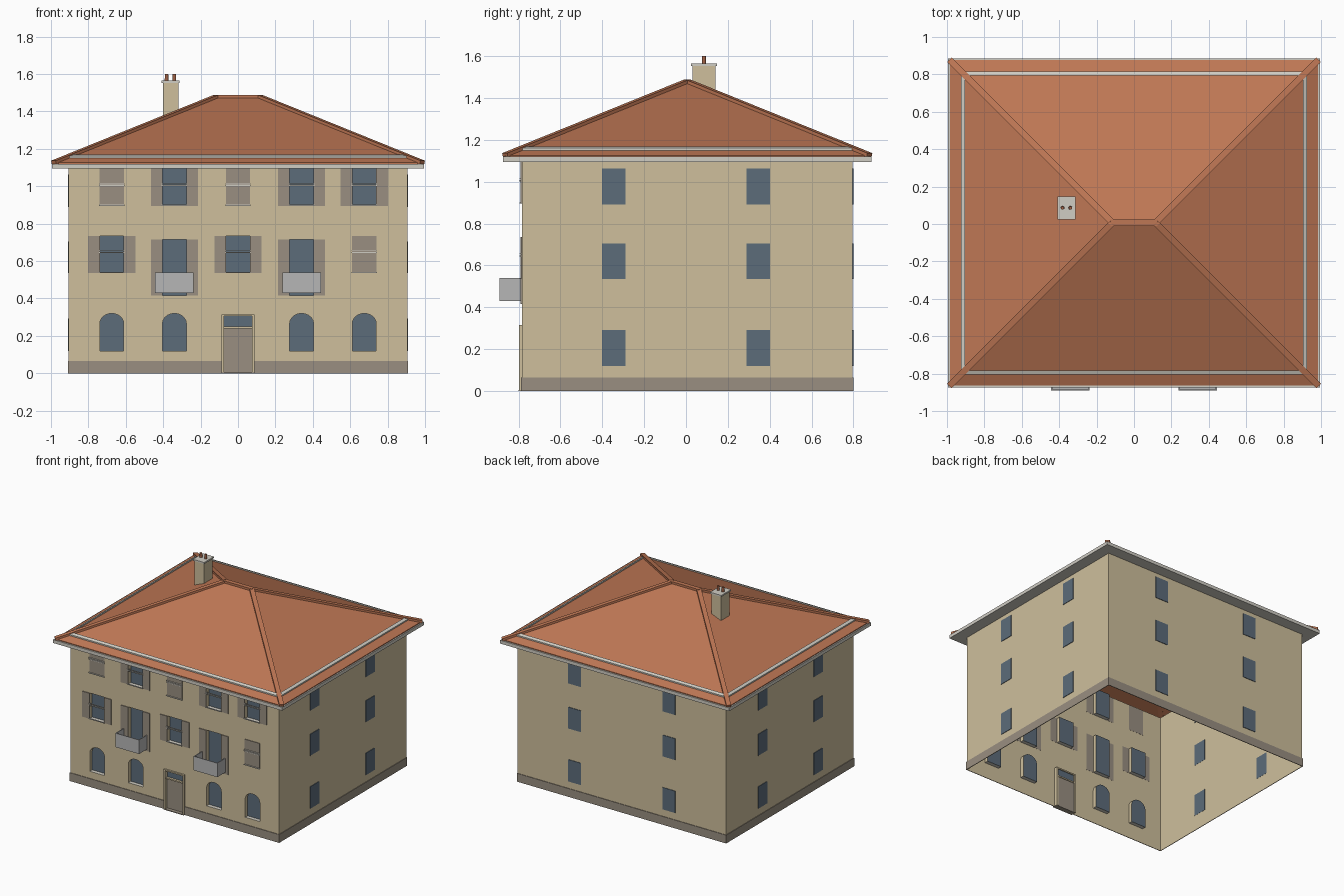
import bpy, bmesh, math
from mathutils import Vector, Matrix

cube = bpy.data.objects.get("Cube")
if cube:
    bpy.data.objects.remove(cube, do_unlink=True)


def material(name, *rgb):
    m = bpy.data.materials.new(name)
    m.use_nodes = True
    m.diffuse_color = (*rgb, 1)
    m.node_tree.nodes["Principled BSDF"].inputs["Base Color"].default_value = (*rgb, 1)
    return m


PLASTER = material("cream_plaster", .62, .52, .335)
TILE = material("terracotta_tile", .52, .185, .09)
POT = material("dark_clay", .35, .12, .06)
TAUPE = material("taupe_wood_and_stone", .32, .275, .22)
GLASS = material("blue_grey_glass", .107, .15, .195)
GREY = material("balcony_grey", .47, .47, .47)
PALE = material("pale_stone", .63, .61, .55)

CY = .006                  # depth centre of the house
W, D = .905, .79           # half width and half depth of the walls
F, B = CY - D, CY + D      # front and back wall planes
TOP = 1.1


def finish(name, bm, *mats):
    me = bpy.data.meshes.new(name)
    bm.to_mesh(me)
    bm.free()
    for m in mats:
        me.materials.append(m)
    ob = bpy.data.objects.new(name, me)
    bpy.context.collection.objects.link(ob)
    return ob


def box(name, x0, x1, y0, y1, z0, z1, mat):
    bm = bmesh.new()
    size = Matrix.Diagonal((x1 - x0, y1 - y0, z1 - z0, 1))
    centre = Matrix.Translation(((x0 + x1) / 2, (y0 + y1) / 2, (z0 + z1) / 2))
    bmesh.ops.create_cube(bm, size=1, matrix=centre @ size)
    return finish(name, bm, mat)


def loft(name, rects, mat):
    """Skin a stack of rectangles given as half width, half depth, height."""
    bm = bmesh.new()
    loops = [[bm.verts.new((sx * w, CY + sy * d, z))
              for sx, sy in ((-1, -1), (1, -1), (1, 1), (-1, 1))] for w, d, z in rects]
    for a, b in zip(loops, loops[1:]):
        for i in range(4):
            j = (i + 1) % 4
            bm.faces.new((a[i], a[j], b[j], b[i]))
    bmesh.ops.remove_doubles(bm, verts=bm.verts, dist=.0001)
    return finish(name, bm, mat)


def beam(name, p, q, width, height, mat):
    p, q = Vector(p), Vector(q)
    x = (q - p).normalized()
    y = Vector((0, 0, 1)).cross(x).normalized()
    rot = Matrix((x, y, x.cross(y))).transposed().to_4x4()
    bm = bmesh.new()
    bmesh.ops.create_cube(bm, size=1, matrix=Matrix.Translation((p + q) / 2) @ rot
                          @ Matrix.Diagonal(((q - p).length, width, height, 1)))
    return finish(name, bm, mat)


def opening(x, z0, z1, half=.064, rise=0):
    """Outline of a window; the first edge is the sill."""
    pts = [(x - half, z0), (x + half, z0)]
    if not rise:
        return pts + [(x + half, z1), (x - half, z1)]
    arc = [math.pi * i / 10 for i in range(11)]
    return pts + [(x + half * math.cos(a), z1 - rise + rise * math.sin(a)) for a in arc]


def recess(name, outline, depth=.03):
    """Reveal, sill and pane set back into the front wall."""
    bm = bmesh.new()
    a = [bm.verts.new((x, F, z)) for x, z in outline]
    b = [bm.verts.new((x, F + depth, z)) for x, z in outline]
    for i in range(len(a)):
        j = (i + 1) % len(a)
        bm.faces.new((a[i], a[j], b[j], b[i])).material_index = 0 if i else 2
    bm.faces.new(b).material_index = 1
    finish(name, bm, PLASTER, GLASS, PALE)


# Front windows: column positions and the kind of window on each floor
COLS = (-.675, -.34, 0, .34, .675)
UPPER = ((.535, ("open", "balcony", "open", "balcony", "closed")),
         (.895, ("closed", "open", "closed", "open", "open")))
holes = []
for x in COLS:
    if x:
        holes.append(opening(x, .12, .32, rise=.055))
for z, kinds in UPPER:
    for x, kind in zip(COLS, kinds):
        z0, z1 = (.415, .715) if kind == "balcony" else (z, z + .2)
        z1 = min(z1, TOP - .005)
        if kind == "closed":
            box("closed_shutters", x - .065, x + .065, F - .005, F + .001, z0, z1, TAUPE)
        else:
            holes.append(opening(x, z0, z1))
            for s in (-1, 1):
                inner, outer = x + s * .064, x + s * .126
                box("open_shutter", min(inner, outer), max(inner, outer),
                    F - .006, F + .001, z0, z1, TAUPE)
        if kind == "balcony":
            bx, by, b0, b1, t = .103, -.89, .43, .54, .006
            box("balcony_floor", x - bx, x + bx, by, F, b0, b0 + t, GREY)
            box("balcony_front", x - bx, x + bx, by, by + t, b0, b1, GREY)
            for s in (-1, 1):
                c = x + s * (bx - t / 2)
                box("balcony_side", c - t / 2, c + t / 2, by, F, b0, b1, GREY)
        else:
            for lift, high in ((0, .006), (.107, .006), (.12, .003)):
                box("window_rail", x - .068, x + .068, F - .012, F - .004,
                    z + lift, z + lift + high, PALE)
for outline in holes:
    recess("front_window", outline)

# Front wall with openings and a doorway notch
DX, DZ = .088, .315
wall_outline = [(-W, 0), (-DX, 0), (-DX, DZ), (DX, DZ), (DX, 0), (W, 0), (W, TOP), (-W, TOP)]
bm = bmesh.new()
for outline in [wall_outline] + holes:
    vs = [bm.verts.new((x, F, z)) for x, z in outline]
    for i, v in enumerate(vs):
        bm.edges.new((v, vs[(i + 1) % len(vs)]))
bmesh.ops.triangle_fill(bm, edges=bm.edges[:], use_beauty=True, normal=(0, -1, 0))
finish("front_wall", bm, PLASTER)

# Side and back walls
bm = bmesh.new()
plan = [(W, F), (W, B), (-W, B), (-W, F)]
low = [bm.verts.new((x, y, 0)) for x, y in plan]
high = [bm.verts.new((x, y, TOP)) for x, y in plan]
for i in range(3):
    bm.faces.new((low[i], low[i + 1], high[i + 1], high[i]))
finish("side_and_back_walls", bm, PLASTER)

# Side and back windows
for z0, z1 in ((.12, .292), (.536, .704), (.89, 1.062)):
    for s in (-1, 1):
        box("back_window", s * .41 - .056, s * .41 + .056, B - .001, B + .004, z0, z1, GLASS)
        for side in (-1, 1):
            yc = s * .345
            xs = sorted((side * (W - .001), side * (W + .004)))
            box("side_window", xs[0], xs[1], yc - .056, yc + .056, z0, z1, GLASS)

# Plinth, interrupted by the doorway
P, PH = .005, .065
for s in (-1, 1):
    xs = sorted((s * DX, s * (W + P)))
    box("front_plinth", xs[0], xs[1], F - P, F - .0005, 0, PH, TAUPE)
    xs = sorted((s * (W + .0005), s * (W + P)))
    box("side_plinth", xs[0], xs[1], F - P, B + P, 0, PH, TAUPE)
box("back_plinth", -W - P, W + P, B + .0005, B + P, 0, PH, TAUPE)

# Door with surround, fanlight and step
for s in (-1, 1):
    xs = sorted((s * .075, s * DX))
    box("door_jamb", xs[0], xs[1], F - .014, F + .03, 0, DZ, PLASTER)
box("door_lintel", -DX, DX, F - .014, F + .03, .305, DZ, PLASTER)
box("door_transom", -.075, .075, F - .004, F + .03, .24, .25, PLASTER)
box("door_leaf", -.075, .075, F + .012, F + .024, 0, .24, TAUPE)
box("door_fanlight", -.075, .075, F + .014, F + .022, .25, .305, GLASS)
box("door_step", -DX, DX, F - .016, F + .012, 0, .006, TAUPE)

# Eaves and hipped roof
EX, EY, EZ, RZ = .985, .87, 1.126, 1.478
SLOPE = (RZ - EZ) / EY
loft("eaves_fascia", [(W, D, 1.094), (.995, .88, 1.094), (.995, .88, 1.12), (.98, .865, 1.12)], PALE)
loft("roof", [(EX, EY, 1.118), (EX, EY, EZ), (EX - EY, 0, RZ)], TILE)


def on_roof(t, off):
    return EX - t, EY - t, EZ + SLOPE * t + off


loft("snow_guard", [on_roof(.06, 0), on_roof(.06, .01), on_roof(.082, .01), on_roof(.082, 0)], PALE)
for s in (-1, 1):
    for d in (-1, 1):
        beam("hip_cap", (s * EX, CY + d * EY, EZ), (s * (EX - EY), CY, RZ), .034, .022, TILE)
beam("ridge_cap", (EY - EX - .01, CY, RZ), (EX - EY + .01, CY, RZ), .034, .02, TILE)

# Chimney
box("chimney_stack", -.402, -.318, .032, .14, 1.3, 1.556, PLASTER)
box("chimney_cap", -.409, -.312, .025, .147, 1.553, 1.565, PALE)
for x in (-.382, -.34):
    bm = bmesh.new()
    bmesh.ops.create_cone(bm, cap_ends=True, segments=12, radius1=.01, radius2=.009, depth=.04,
                          matrix=Matrix.Translation((x, .086, 1.58)))
    finish("chimney_pot", bm, POT)
